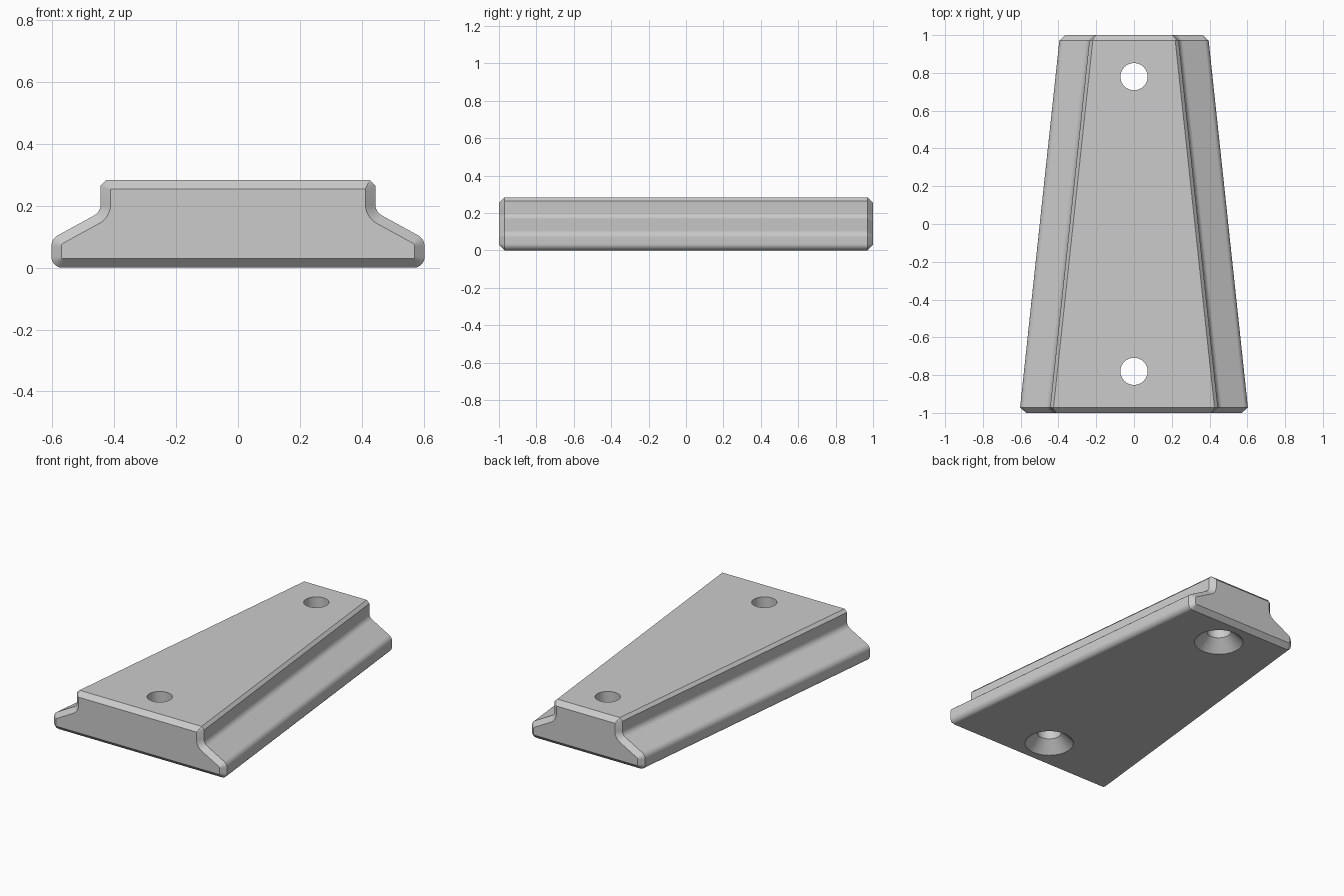
import bpy, bmesh, math
from mathutils import Vector

cube = bpy.data.objects.get("Cube")
if cube:
    bpy.data.objects.remove(cube, do_unlink=True)

HEIGHT = 0.283
TAPER = 0.107      # sideways shift of each flank per unit of length
BEVEL = 0.029      # end chamfer
HOLE_Y, HOLE_R, SINK_R = 0.78, 0.072, 0.143
SEGMENTS = 6


def fillet(prev, corner, nxt, radius):
    """Points of an arc that rounds one corner."""
    a, b = (prev - corner).normalized(), (nxt - corner).normalized()
    half = a.angle(b) / 2
    centre = corner + (a + b).normalized() * radius / math.sin(half)
    tangent = radius / math.tan(half)
    start, end = corner + a * tangent - centre, corner + b * tangent - centre
    sweep = start.angle(end)
    return [centre + (start * math.sin((1 - t) * sweep) + end * math.sin(t * sweep)) / math.sin(sweep)
            for t in (i / SEGMENTS for i in range(SEGMENTS + 1))]


def inset(loop, distance):
    """Mitred inward offset of a counter-clockwise loop."""
    result = []
    for i, p in enumerate(loop):
        d1 = (p - loop[i - 1]).normalized()
        d2 = (loop[(i + 1) % len(loop)] - p).normalized()
        n1, n2 = Vector((-d1.y, d1.x)), Vector((-d2.y, d2.x))
        result.append(p + (n1 + n2) * distance / (1 + n1.dot(n2)))
    return result


# Half profile at the wide end: (x, z, corner radius)
corners = [(0, 0, 0), (0.603, 0, 0.034), (0.603, 0.093, 0.04), (0.444, 0.18, 0.04),
           (0.444, HEIGHT - 0.018, 0), (0.426, HEIGHT, 0), (0, HEIGHT, 0)]
points = [Vector(c[:2]) for c in corners]
half = []
for i in range(1, len(corners) - 1):
    radius = corners[i][2]
    half += fillet(points[i - 1], points[i], points[i + 1], radius) if radius else [points[i]]
profile = half + [Vector((-p.x, p.y)) for p in reversed(half)]

# Tapered body lofted through four sections, the end ones inset as chamfers
bm = bmesh.new()
rings = []
for y, amount in ((-1, BEVEL), (-1 + BEVEL, 0), (1 - BEVEL, 0), (1, BEVEL)):
    section = inset(profile, amount) if amount else profile
    rings.append([bm.verts.new((p.x - math.copysign(TAPER * (y + 1 - BEVEL), p.x), y, p.y))
                  for p in section])
count = len(profile)
for r1, r2 in zip(rings, rings[1:]):
    for i in range(count):
        j = (i + 1) % count
        bm.faces.new((r1[i], r1[j], r2[j], r2[i]))
bm.faces.new(rings[0])
bm.faces.new(rings[-1])
bmesh.ops.recalc_face_normals(bm, faces=bm.faces)
mesh = bpy.data.meshes.new("tapered_rail")
bm.to_mesh(mesh)
bm.free()
body = bpy.data.objects.new("tapered_rail", mesh)
bpy.context.collection.objects.link(body)

grey = bpy.data.materials.new("plain grey")
grey.use_nodes = True
colour = (0.6, 0.6, 0.6, 1)
grey.diffuse_color = colour
grey.node_tree.nodes["Principled BSDF"].inputs["Base Color"].default_value = colour
mesh.materials.append(grey)

# Countersunk screw holes, wide side underneath
bm = bmesh.new()
for y in (-HOLE_Y, HOLE_Y):
    stack = []
    for radius, z in ((SINK_R + 0.02, -0.02), (HOLE_R, SINK_R - HOLE_R), (HOLE_R, 0.4)):
        stack.append(bmesh.ops.create_circle(bm, segments=48, radius=radius)["verts"])
        bmesh.ops.translate(bm, verts=stack[-1], vec=(0, y, z))
    for low, high in zip(stack, stack[1:]):
        for i in range(48):
            j = (i + 1) % 48
            bm.faces.new((low[i], low[j], high[j], high[i]))
    bm.faces.new(stack[0])
    bm.faces.new(stack[-1])
bmesh.ops.recalc_face_normals(bm, faces=bm.faces)
cut_mesh = bpy.data.meshes.new("hole_cutter")
bm.to_mesh(cut_mesh)
bm.free()
cut_mesh.materials.append(grey)
cutter = bpy.data.objects.new("hole_cutter", cut_mesh)
cutter.hide_render = True
bpy.context.collection.objects.link(cutter)

bpy.ops.object.select_all(action="DESELECT")
body.select_set(True)
bpy.context.view_layer.objects.active = body
drill = body.modifiers.new("screw_holes", "BOOLEAN")
drill.operation = "DIFFERENCE"
drill.solver = "EXACT"
drill.object = cutter
bpy.ops.object.modifier_apply(modifier=drill.name)
bpy.data.objects.remove(cutter, do_unlink=True)

# Smooth rounds, crisp chamfers and flat faces
bpy.ops.object.shade_smooth_by_angle(angle=math.radians(30))
weighted = body.modifiers.new("flat_face_normals", "WEIGHTED_NORMAL")
weighted.keep_sharp = True
